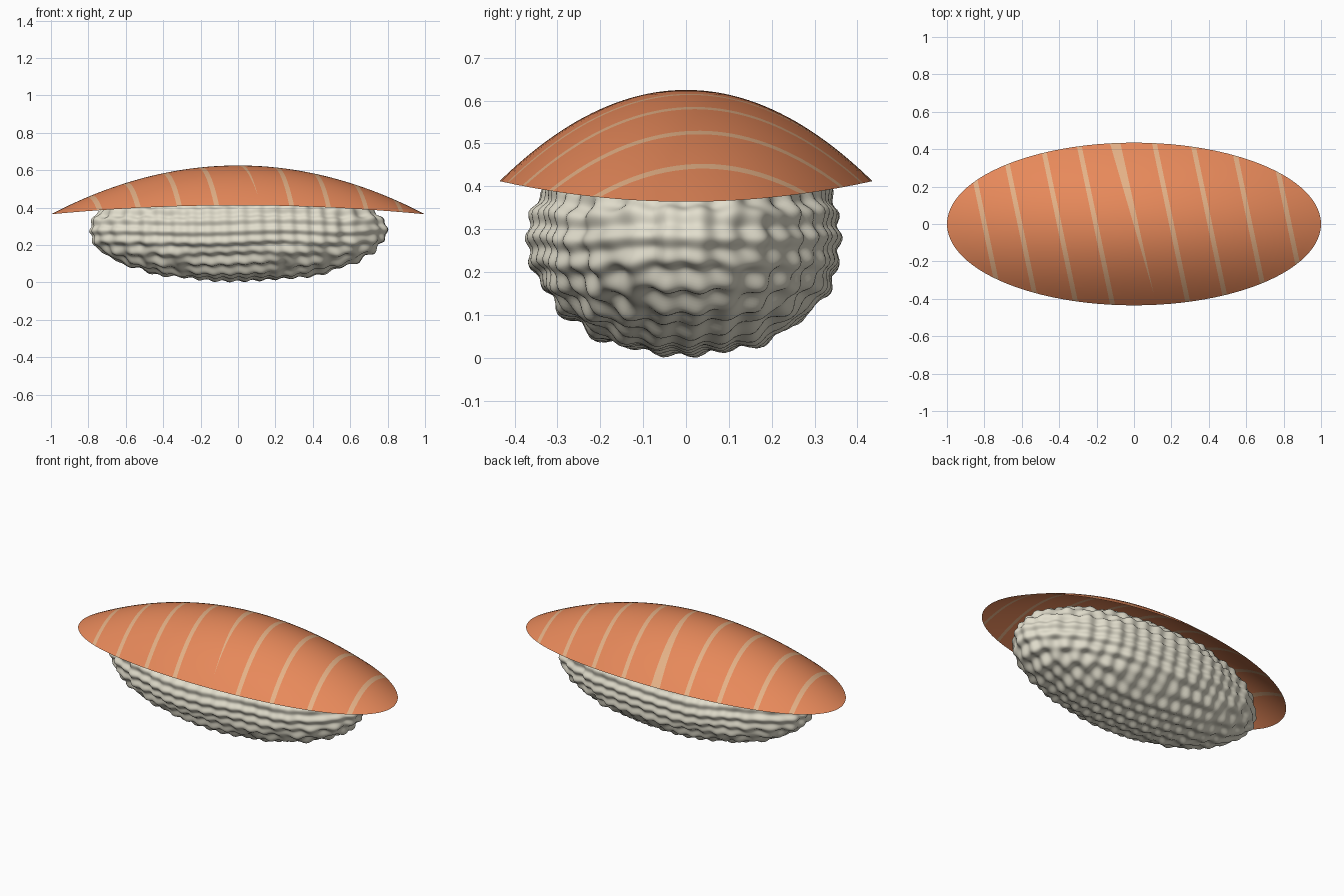
import bpy, bmesh, math
from mathutils import Vector

if "Cube" in bpy.data.objects:
    bpy.data.objects.remove(bpy.data.objects["Cube"])


def material(name, rgb):
    m = bpy.data.materials.new(name)
    m.diffuse_color = (*rgb, 1)
    m.use_nodes = True
    m.node_tree.nodes["Principled BSDF"].inputs["Base Color"].default_value = m.diffuse_color
    return m


def finish(bm, name, mats):
    for f in bm.faces:
        f.smooth = True
    me = bpy.data.meshes.new(name)
    bm.to_mesh(me)
    bm.free()
    for m in mats:
        me.materials.append(m)
    ob = bpy.data.objects.new(name, me)
    bpy.context.collection.objects.link(ob)
    return ob


salmon = material("salmon_orange", (0.83, 0.26, 0.107))
fat = material("pale_fat", (0.78, 0.44, 0.24))
rice = material("rice_white", (0.76, 0.73, 0.61))

# Rice: ellipsoid covered in an egg-crate pattern of grain bumps
bm = bmesh.new()
bmesh.ops.create_icosphere(bm, subdivisions=7, radius=1)
A, B, C = 0.79, 0.36, 0.268
for v in bm.verts:
    n = v.co.normalized()
    flat = (n.x * n.x + n.y * n.y) ** 0.5
    fuller = max(flat, 1e-6) ** -0.06 if flat > 0.05 else 1.19
    p = Vector((A * n.x * fuller, B * n.y * fuller, C * n.z))
    normal = Vector((n.x / A, n.y / B, n.z / C)).normalized()
    wob = 0.7 * math.sin(7 * p.x + 9 * p.y)
    bump = (math.sin(2 * math.pi * p.x / 0.085 + wob + 5 * p.z)
            + math.sin(2 * math.pi * p.y / 0.075 + 1.2 * math.sin(6 * p.x))
            + math.sin(2 * math.pi * p.z / 0.057 + wob + 1.5)) / 3
    v.co = p + normal * 0.017 * bump
low = min(v.co.z for v in bm.verts)
bmesh.ops.translate(bm, verts=bm.verts, vec=(0, 0, -low))
finish(bm, "rice_block", [rice])

# Fish slice: thin open dome over an oval outline
bm = bmesh.new()
SEG, ROWS = 96, 24


def slice_point(r, th):
    u, v = r * math.cos(th), r * math.sin(th)
    return (u, 0.435 * v, 0.625 - 0.261 * u * u - 0.213 * v * v)


rings = [[bm.verts.new(slice_point(k / ROWS, 2 * math.pi * i / SEG))
          for i in range(SEG)] for k in range(1, ROWS + 1)]
peak = bm.verts.new((0, 0, 0.625))
for i in range(SEG):
    j = (i + 1) % SEG
    bm.faces.new((peak, rings[0][i], rings[0][j]))
    for a, b in zip(rings, rings[1:]):
        bm.faces.new((a[i], b[i], b[j], a[j]))

# Fat stripes: slanted bands cut into the slice; the middle one is a wedge
SLANT, HALF = 0.21, 0.013
bands = []          # each band: two lines given as (x at y=0, slope dx/dy)
for c in (-0.80, -0.61, -0.40, -0.205, 0.20, 0.405, 0.62, 0.83):
    bands.append(((c - HALF, -SLANT), (c + HALF, -SLANT)))
bands.append(((-0.003, -0.291), (0.023, -0.221)))
for band in bands:
    for x0, slope in band:
        bmesh.ops.bisect_plane(bm, geom=bm.verts[:] + bm.edges[:] + bm.faces[:],
                               dist=1e-5, plane_co=(x0, 0, 0), plane_no=(1, -slope, 0))
for f in bm.faces:
    c = f.calc_center_median()
    if any(a[0] + a[1] * c.y < c.x < b[0] + b[1] * c.y for a, b in bands):
        f.material_index = 1
finish(bm, "fish_slice", [salmon, fat])
